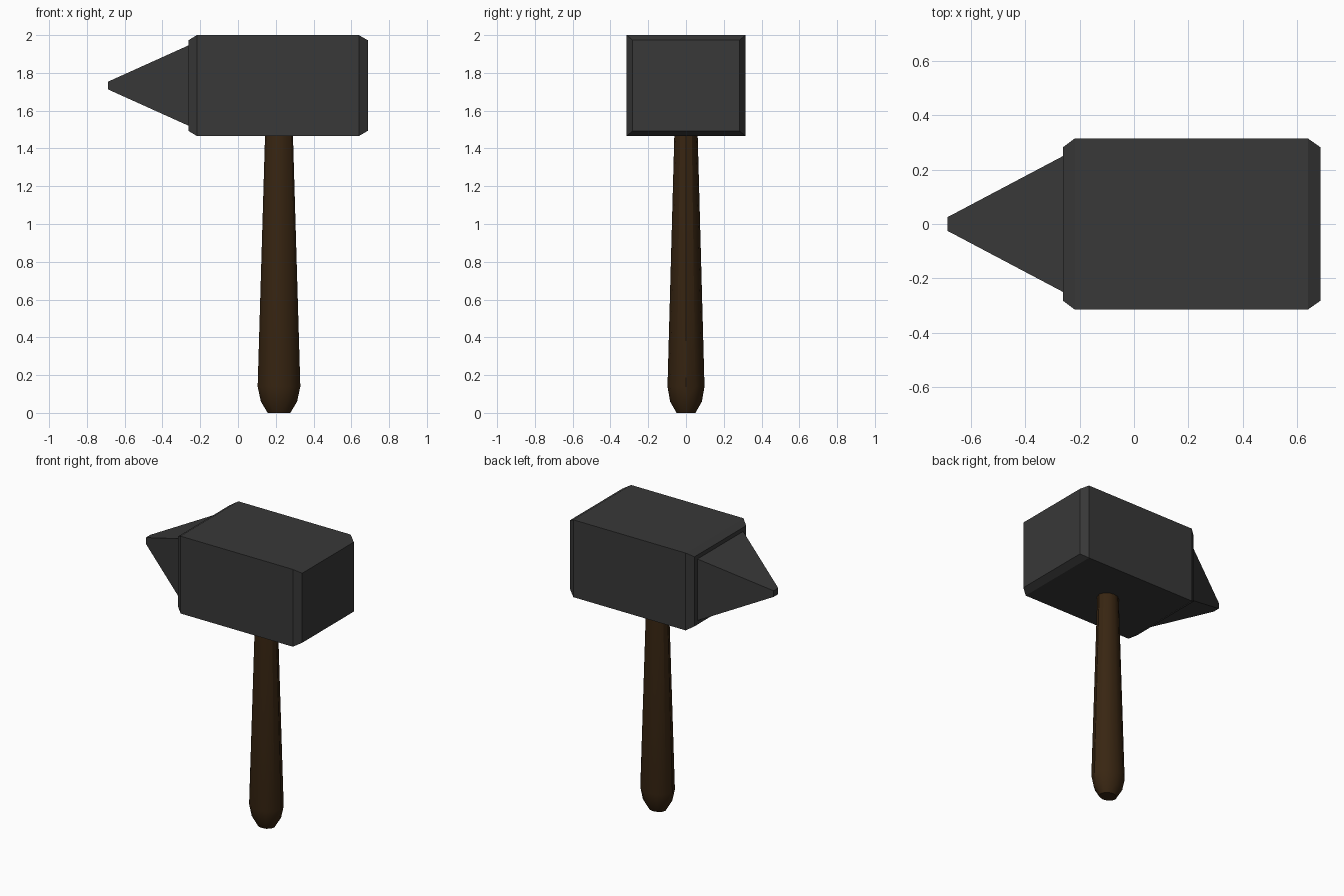
import bpy, bmesh
from math import sin, cos, pi, radians

cube = bpy.data.objects.get("Cube")
if cube:
    bpy.data.objects.remove(cube, do_unlink=True)


def make_material(name, color):
    mat = bpy.data.materials.new(name)
    mat.use_nodes = True
    mat.diffuse_color = color
    bsdf = next(n for n in mat.node_tree.nodes if n.type == 'BSDF_PRINCIPLED')
    bsdf.inputs["Base Color"].default_value = color
    return mat


def loft(name, rings, mat):
    """Skin a list of equal-length point rings and cap both ends."""
    bm = bmesh.new()
    loops = [[bm.verts.new(p) for p in ring] for ring in rings]
    n = len(loops[0])
    for a, b in zip(loops, loops[1:]):
        for i in range(n):
            j = (i + 1) % n
            bm.faces.new((a[i], a[j], b[j], b[i]))
    bm.faces.new(loops[0])
    bm.faces.new(loops[-1])
    bmesh.ops.recalc_face_normals(bm, faces=bm.faces)
    mesh = bpy.data.meshes.new(name)
    bm.to_mesh(mesh)
    bm.free()
    mesh.materials.append(mat)
    obj = bpy.data.objects.new(name, mesh)
    bpy.context.collection.objects.link(obj)
    return obj


HEAD_Z = 1.733
HANDLE_X = 0.217
SIDES = 12


def box_ring(x, hy, hz):
    return [(x, sy * hy, HEAD_Z + sz * hz)
            for sy, sz in ((-1, -1), (1, -1), (1, 1), (-1, 1))]


def oval_ring(z, rx, ry):
    return [(HANDLE_X + rx * cos(2 * pi * i / SIDES),
             ry * sin(2 * pi * i / SIDES), z) for i in range(SIDES)]


iron = make_material("dark iron", (0.04, 0.04, 0.04, 1))
wood = make_material("dark wood", (0.04, 0.019, 0.006, 1))

# Head block with chamfered ends
loft("hammer_head", [box_ring(-0.262, 0.282, 0.24), box_ring(-0.218, 0.315, 0.267),
                     box_ring(0.64, 0.315, 0.267), box_ring(0.687, 0.282, 0.24)], iron)

# Blunt pyramid spike
loft("head_spike", [box_ring(-0.25, 0.256, 0.218), box_ring(-0.687, 0.025, 0.021)], iron)

# Tapered oval handle with a rounded butt
handle = loft("handle", [oval_ring(0, 0.06, 0.05), oval_ring(0.06, 0.096, 0.084),
                         oval_ring(0.14, 0.113, 0.098), oval_ring(1.5, 0.073, 0.061)], wood)
bpy.context.view_layer.objects.active = handle
handle.select_set(True)
bpy.ops.object.shade_smooth_by_angle(angle=radians(32))
